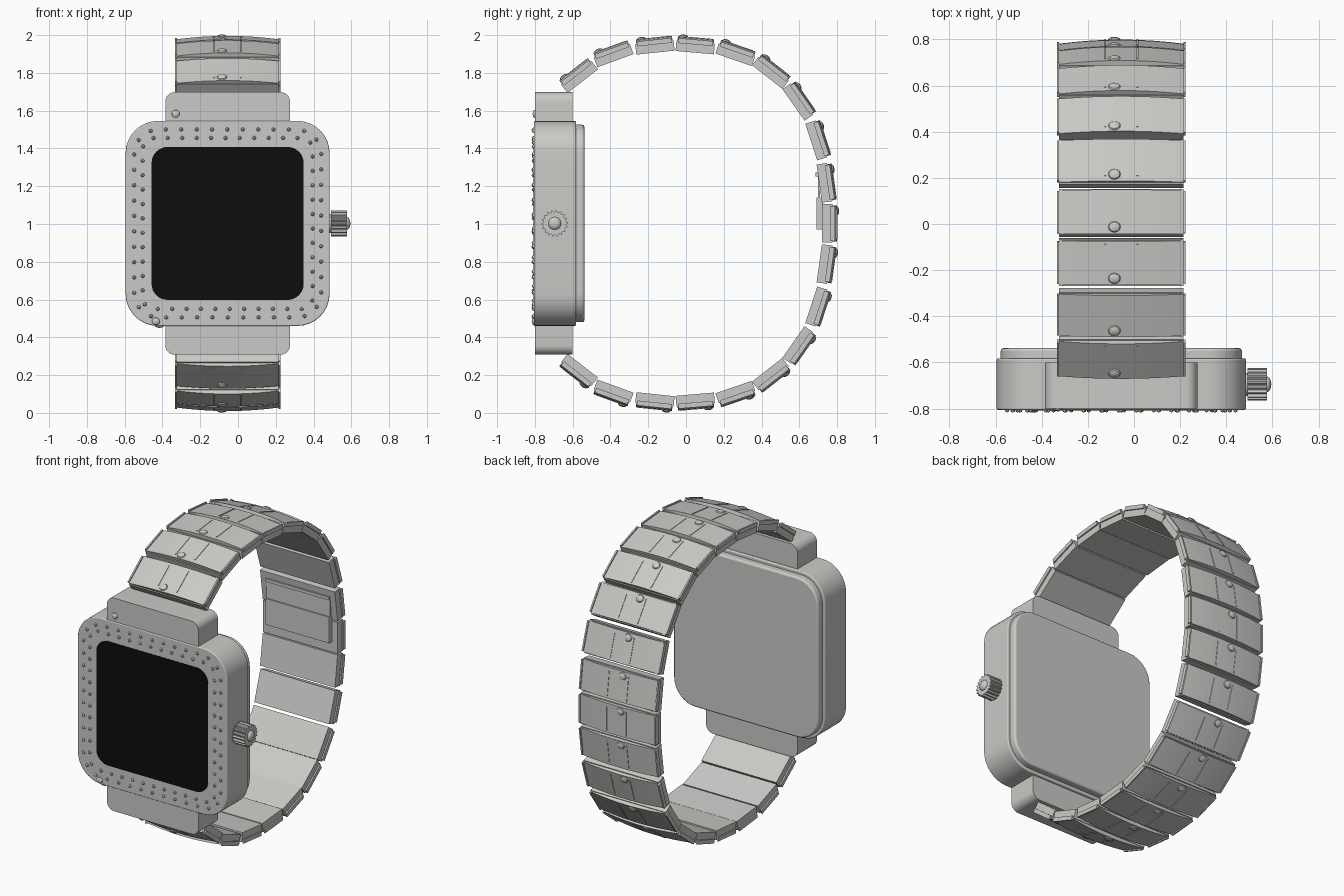
import bpy, bmesh, math
from mathutils import Matrix, Vector

cube = bpy.data.objects.get("Cube")
if cube:
    bpy.data.objects.remove(cube)

CX, CZ = -0.055, 1.003      # centre of the watch face
made = []


def material(name, rgb):
    m = bpy.data.materials.new(name)
    m.use_nodes = True
    m.diffuse_color = (*rgb, 1)
    m.node_tree.nodes["Principled BSDF"].inputs["Base Color"].default_value = (*rgb, 1)
    return m


steel = material("brushed steel", (0.60, 0.59, 0.57))
black = material("black glass", (0.004, 0.004, 0.004))


def add_object(name, bm, mat):
    bmesh.ops.recalc_face_normals(bm, faces=bm.faces)
    mesh = bpy.data.meshes.new(name)
    bm.to_mesh(mesh)
    bm.free()
    mesh.materials.append(mat)
    ob = bpy.data.objects.new(name, mesh)
    bpy.context.collection.objects.link(ob)
    made.append(ob)
    return ob


def prism(bm, outline, offset):
    """Extrude a closed 3D outline along an offset vector."""
    face = bm.faces.new([bm.verts.new(p) for p in outline])
    top = bmesh.ops.extrude_face_region(bm, geom=[face])["geom"]
    verts = [v for v in top if isinstance(v, bmesh.types.BMVert)]
    bmesh.ops.translate(bm, verts=verts, vec=offset)


def rounded_points(w, h, r, steps=8):
    pts = []
    for q, (sx, sz) in enumerate([(1, 1), (-1, 1), (-1, -1), (1, -1)]):
        for i in range(steps + 1):
            a = math.pi / 2 * (q + i / steps)
            pts.append((sx * (w / 2 - r) + r * math.cos(a),
                        sz * (h / 2 - r) + r * math.sin(a)))
    return pts


def slab(name, w, h, r, y0, y1, mat, bevel=0.0, x=CX, z=CZ):
    """Rounded rectangle facing -y, from y0 to y1."""
    bm = bmesh.new()
    prism(bm, [(x + px, y0, z + pz) for px, pz in rounded_points(w, h, r)], (0, y1 - y0, 0))
    ob = add_object(name, bm, mat)
    if bevel:
        mod = ob.modifiers.new("soft edge", 'BEVEL')
        mod.width, mod.segments = bevel, 3
        mod.limit_method, mod.angle_limit = 'ANGLE', math.radians(50)
    return ob


def box(bm, centre, size):
    bmesh.ops.create_cube(bm, size=1, matrix=Matrix.Translation(centre) @ Matrix.Diagonal((*size, 1)))


def dome(bm, centre, size, seg=12):
    bmesh.ops.create_uvsphere(bm, u_segments=seg, v_segments=max(6, seg // 2), radius=1,
                              matrix=Matrix.Translation(centre) @ Matrix.Diagonal((*size, 1)))


# Case, back, lugs and screen
slab("case", 1.08, 1.085, 0.17, -0.805, -0.583, steel, 0.006)
slab("case_back", 1.045, 1.045, 0.155, -0.60, -0.538, steel, 0.012)
slab("lugs", 0.66, 1.39, 0.05, -0.80, -0.60, steel)
slab("screen", 0.805, 0.81, 0.085, -0.808, -0.80, black)

# Two rows of studs around the bezel, spaced evenly along each outline
bm = bmesh.new()
for size, radius, count, shift in [(0.99, 0.13, 46, 0), (0.90, 0.06, 46, 0.5)]:
    loop = [Vector(p) for p in rounded_points(size, size + 0.005, radius)]
    loop.append(loop[0])
    lengths = [(b - a).length for a, b in zip(loop, loop[1:])]
    step = sum(lengths) / count
    walked, k = 0.0, shift
    for a, b, length in zip(loop, loop[1:], lengths):
        while k * step < walked + length and k < count:
            p = a.lerp(b, (k * step - walked) / length)
            dome(bm, (CX + p.x, -0.805, CZ + p.y), (0.010, 0.012, 0.010), 8)
            k += 1
        walked += length
add_object("bezel_studs", bm, steel)

# Small screws on the lug and the lower bezel corner
bm = bmesh.new()
dome(bm, (-0.33, -0.80, 1.583), (0.021, 0.012, 0.021))
dome(bm, (-0.435, -0.805, 0.485), (0.021, 0.012, 0.021))
dome(bm, (-0.415, -0.79, 0.462), (0.025, 0.012, 0.012))
add_object("screws", bm, steel)

# Ribbed crown with a domed tip
RIBS = 18
bm = bmesh.new()
ring = []
for i in range(RIBS * 4):
    r = 0.070 if i % 4 < 2 else 0.060
    a = math.tau * i / (RIBS * 4)
    ring.append((0.492, -0.695 + r * math.cos(a), CZ + r * math.sin(a)))
prism(bm, ring, (0.085, 0, 0))
along_x = Matrix.Rotation(math.pi / 2, 4, 'Y')
bmesh.ops.create_cone(bm, cap_ends=True, segments=32, radius1=0.05, radius2=0.05, depth=0.03,
                      matrix=Matrix.Translation((0.485, -0.695, CZ)) @ along_x)
dome(bm, (0.575, -0.695, CZ), (0.02, 0.034, 0.034), 20)
add_object("crown", bm, steel)

# Bracelet link: local y runs along the band, local z points outward
HALF = 0.27


def arch(x):
    return 0.036 - 0.018 * (x / HALF) ** 2


bm = bmesh.new()
box(bm, (0, 0, -0.015), (2 * HALF, 0.204, 0.056))
cover = [(-HALF, -0.096, 0.0), (HALF, -0.096, 0.0)]
for i in range(13):
    x = HALF * (1 - i / 6)
    cover.append((x, -0.096, arch(x)))
prism(bm, cover, (0, 0.192, 0))
for side in (-1, 1):
    box(bm, (side * 0.274, 0, 0.013), (0.010, 0.184, 0.026))
    x = side * 0.07
    box(bm, (x, 0.005, arch(x)), (0.007, 0.155, 0.006))
dome(bm, (-0.03, -0.066, 0.036), (0.027, 0.024, 0.012))
first = add_object("band_link_1", bm, steel)

# Upper half of the band as (y, z, tilt), then mirrored below the middle link
upper = [(-0.573, 1.79, 38), (-0.388, 1.905, 20), (-0.166, 1.95, 6), (0.05, 1.95, -5),
         (0.266, 1.91, -19), (0.456, 1.812, -38), (0.604, 1.655, -55),
         (0.704, 1.447, -72), (0.748, 1.22, -82)]
lower = [(y, 2 * CZ - z, -180 - a) for y, z, a in reversed(upper)]
for n, (y, z, a) in enumerate(upper + [(0.763, CZ, -90)] + lower):
    link = first
    if n:
        link = bpy.data.objects.new(f"band_link_{n + 1}", first.data)
        bpy.context.collection.objects.link(link)
        made.append(link)
    link.location = (CX, y, z)
    link.rotation_euler = (math.radians(a), 0, 0)

# Clasp plate inside the band
bm = bmesh.new()
box(bm, (CX, 0.707, 1.055), (0.46, 0.034, 0.17))
box(bm, (CX, 0.704, 1.19), (0.46, 0.010, 0.15))
box(bm, (CX, 0.695, 1.262), (0.46, 0.018, 0.02))
add_object("clasp", bm, steel)

# Smooth the curved faces, keep hard edges crisp
bpy.ops.object.select_all(action='DESELECT')
for ob in made:
    ob.select_set(True)
bpy.context.view_layer.objects.active = made[0]
bpy.ops.object.shade_smooth_by_angle(angle=math.radians(30))
